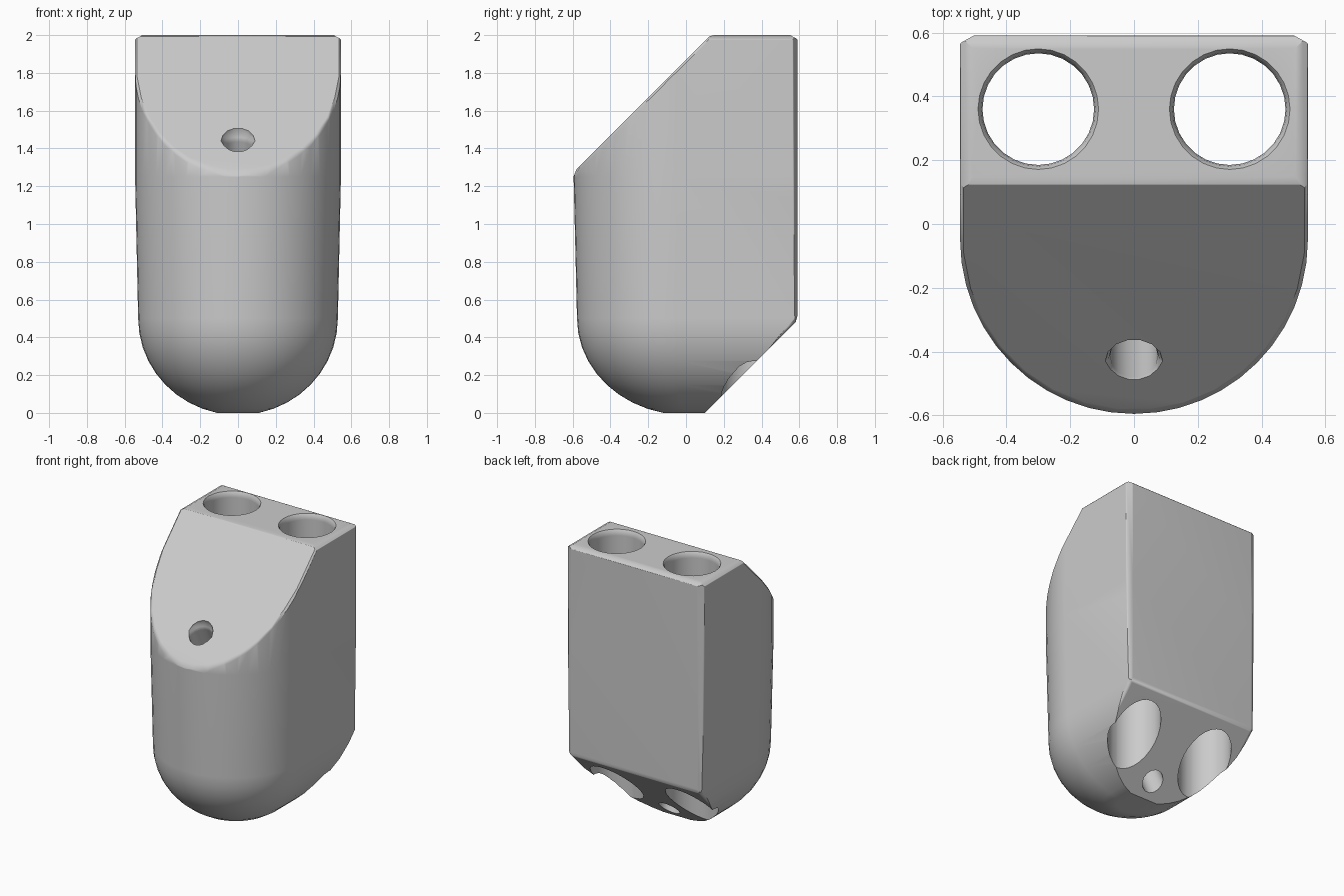
import bpy, bmesh, math
from mathutils import Vector

if "Cube" in bpy.data.objects:
    bpy.data.objects.remove(bpy.data.objects["Cube"])

grey = bpy.data.materials.new("plain_grey")
grey.use_nodes = True
grey.diffuse_color = (0.6, 0.6, 0.6, 1)
grey.node_tree.nodes["Principled BSDF"].inputs["Base Color"].default_value = (0.6, 0.6, 0.6, 1)

HALF, BACK, ARC_Y, DOME = 0.545, 0.59, -0.05, 0.5


def make_object(name, bm):
    bmesh.ops.recalc_face_normals(bm, faces=bm.faces)
    mesh = bpy.data.meshes.new(name)
    bm.to_mesh(mesh)
    bm.free()
    mesh.materials.append(grey)
    obj = bpy.data.objects.new(name, mesh)
    bpy.context.collection.objects.link(obj)
    return obj


def loft(bm, rings):
    loops = [[bm.verts.new(p) for p in ring] for ring in rings]
    for a, b in zip(loops, loops[1:]):
        for i in range(len(a)):
            j = (i + 1) % len(a)
            bm.faces.new((a[i], a[j], b[j], b[i]))
    bm.faces.new(loops[0])
    bm.faces.new(loops[-1])


def section(z, scale):
    """D-shaped section: round front, flat back."""
    pts = []
    for i in range(25):
        a = math.pi * i / 24
        pts.append((HALF * scale * math.cos(a), (ARC_Y - HALF * math.sin(a)) * scale, z))
    return pts + [(-HALF * scale, BACK, z), (HALF * scale, BACK, z)]


def cut(bm, normal, depth=0.0, point=None):
    """Plane cut through a point, or a given depth below the farthest vertex."""
    n = Vector(normal).normalized()
    if point is None:
        point = n * (max(v.co.dot(n) for v in bm.verts) - depth)
    res = bmesh.ops.bisect_plane(bm, geom=bm.verts[:] + bm.edges[:] + bm.faces[:], dist=1e-5,
                                 plane_co=point, plane_no=n, clear_outer=True)
    edges = [e for e in res["geom_cut"] if isinstance(e, bmesh.types.BMEdge) and e.is_boundary]
    if edges:
        bmesh.ops.edgeloop_fill(bm, edges=edges)


def soften(bm, n1, n2, depth):
    """Round the edge between two faces with two narrow cuts."""
    a, b = Vector(n1).normalized(), Vector(n2).normalized()
    for t in (0.36, 0.64):
        cut(bm, a * t + b * (1 - t), depth)


# Body: domed bottom, slight taper, straight top
bm = bmesh.new()
rings = []
start = math.radians(12)
for i in range(10):
    t = start + (math.pi / 2 - start) * i / 9
    rings.append(section(DOME * (1 - math.cos(t) / math.cos(start)), 0.97 * math.sin(t)))
rings += [section(1.25, 1), section(2, 1)]
loft(bm, rings)

# Sloped front face and undercut at the back
UP, REAR, SLOPE, UNDER = (0, 0, 1), (0, 1, 0), (0, -1, 1), (0, 1, -1)
cut(bm, SLOPE, point=(0, 0.13, 2))
cut(bm, UNDER, point=(0, 0.1, 0))

# Softened edges
soften(bm, UP, REAR, 0.012)
soften(bm, UP, SLOPE, 0.003)
soften(bm, REAR, UNDER, 0.004)
for side in (-1, 1):
    x = (side, 0, 0)
    soften(bm, REAR, x, 0.013)
    soften(bm, UP, x, 0.012)
    soften(bm, UNDER, x, 0.008)
for i in range(17):
    a = math.pi * i / 16
    cut(bm, Vector(SLOPE).normalized() + Vector((math.cos(a), -math.sin(a), 0)), 0.008)
body = make_object("body", bm)


def bore(name, top, bottom, radius, flare, sides):
    """Round hole between two surface points, flared at the top rim."""
    top, bottom = Vector(top), Vector(bottom)
    axis = (top - bottom).normalized()
    rot = axis.to_track_quat("Z", "Y")
    cutter = bmesh.new()
    stops = [(bottom - axis * 0.3, radius), (top - axis * 0.04, radius),
             (top - axis * 0.015, radius + flare * 0.3), (top, radius + flare),
             (top + axis * 0.1, radius + flare)]
    loft(cutter, [[c + rot @ Vector((r * math.cos(math.tau * i / sides),
                                     r * math.sin(math.tau * i / sides), 0))
                   for i in range(sides)] for c, r in stops])
    tool = make_object(name, cutter)
    tool.hide_render = True
    mod = body.modifiers.new(name, "BOOLEAN")
    mod.operation, mod.solver, mod.object = "DIFFERENCE", "EXACT", tool
    bpy.ops.object.modifier_apply(modifier=name)
    bpy.data.objects.remove(tool)


bpy.ops.object.select_all(action="DESELECT")
body.select_set(True)
bpy.context.view_layer.objects.active = body

# Two vertical bores and one small slanted channel
for side, label in ((1, "left"), (-1, "right")):
    bore(label + "_bore", (0.3 * side, 0.36, 2), (0.3 * side, 0.36, 0.2), 0.175, 0.014, 28)
bore("small_channel", (0, -0.43, 1.44), (0, 0.19, 0.09), 0.075, 0.015, 14)

# Smooth shading with crisp rims
bpy.ops.object.shade_smooth_by_angle(angle=math.radians(35))
weighted = body.modifiers.new("weighted_normals", "WEIGHTED_NORMAL")
weighted.keep_sharp = True
